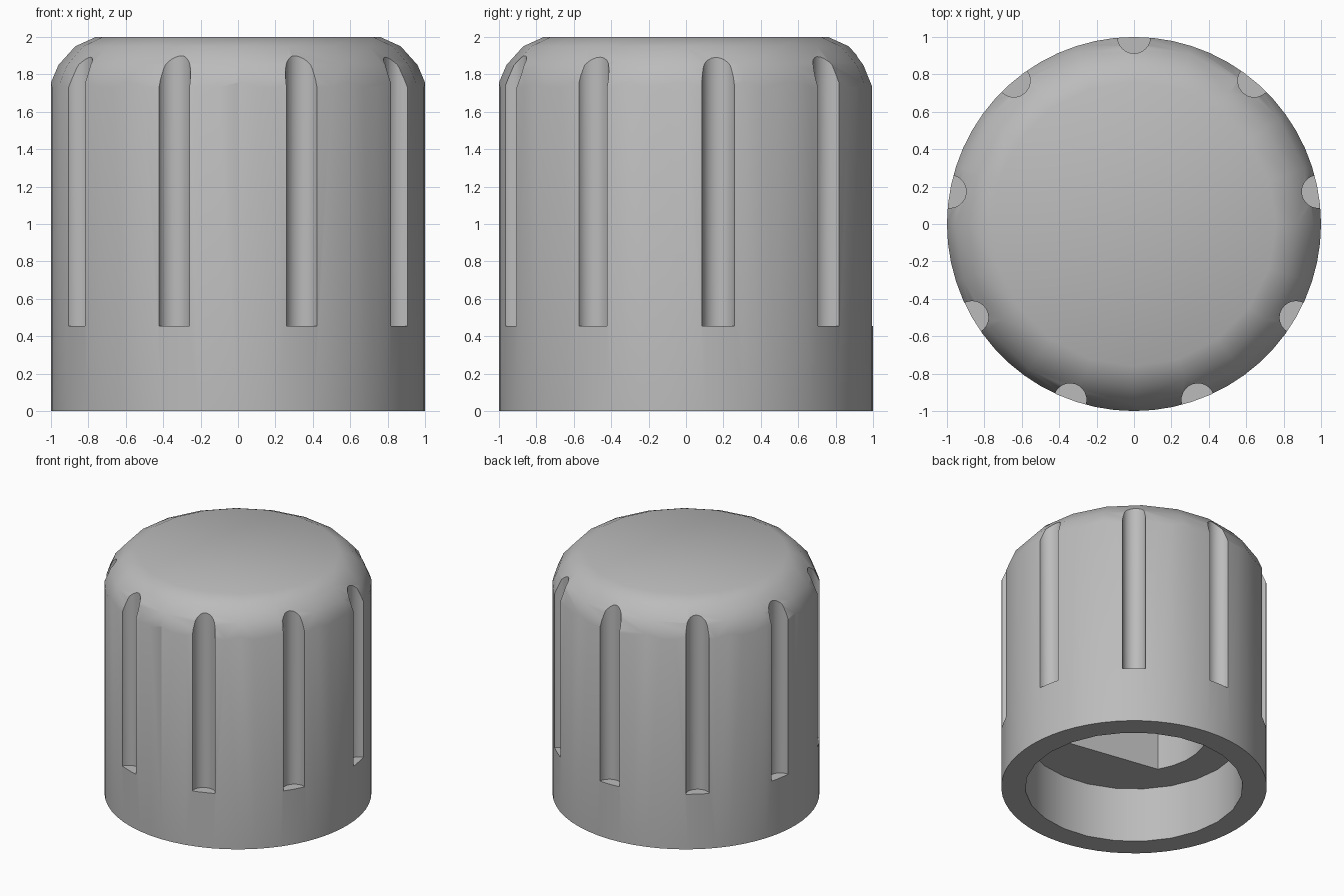
import bpy
import bmesh
from math import radians, sin, cos, tau

if "Cube" in bpy.data.objects:
    bpy.data.objects.remove(bpy.data.objects["Cube"])

grey = bpy.data.materials.new("plain grey")
grey.use_nodes = True
grey.diffuse_color = (0.5, 0.5, 0.5, 1)
grey.node_tree.nodes["Principled BSDF"].inputs["Base Color"].default_value = (0.5, 0.5, 0.5, 1)


def ring(radius, sides, x=0.0, y=0.0, phase=0.0):
    return [(x + radius * cos(phase + tau * i / sides),
             y + radius * sin(phase + tau * i / sides)) for i in range(sides)]


def loft(name, levels):
    """Closed solid through stacked outlines given as (height, outline)."""
    bm = bmesh.new()
    rows = [[bm.verts.new((x, y, z)) for x, y in outline] for z, outline in levels]
    for low, high in zip(rows, rows[1:]):
        for i in range(len(low)):
            j = (i + 1) % len(low)
            bm.faces.new((low[i], low[j], high[j], high[i]))
    bm.faces.new(rows[0][::-1])
    bm.faces.new(rows[-1])
    mesh = bpy.data.meshes.new(name)
    bm.to_mesh(mesh)
    bm.free()
    mesh.materials.append(grey)
    obj = bpy.data.objects.new(name, mesh)
    bpy.context.collection.objects.link(obj)
    return obj


def combine(target, tool, operation):
    tool.hide_render = True
    bpy.context.view_layer.objects.active = target
    mod = target.modifiers.new("cut", "BOOLEAN")
    mod.operation = operation
    mod.solver = "EXACT"
    mod.object = tool
    bpy.ops.object.modifier_apply(modifier=mod.name)
    bpy.data.objects.remove(tool)


# Cylindrical body
knob = loft("knob_body", [(0, ring(1, 60)), (2.1, ring(1, 60))])

# Coarser rounded crown trims the top edge
crown_profile = [(1.2, -0.1), (1.2, 1.29), (0.96, 1.85), (0.87, 1.95), (0.76, 2.0)]
crown = loft("crown_trim", [(z, ring(r, 20, phase=radians(-90))) for r, z in crown_profile])
combine(knob, crown, "INTERSECT")

# Nine finger grooves, open at the top
for k in range(9):
    a = radians(90 + 40 * k)
    outline = ring(0.088, 24, cos(a), sin(a), a)
    combine(knob, loft("groove_cutter", [(0.455, outline), (2.3, outline)]), "DIFFERENCE")

# Round recess in the underside
outline = ring(0.82, 24)
combine(knob, loft("recess_cutter", [(-0.2, outline), (0.455, outline)]), "DIFFERENCE")

# Shaft socket with one flat side
start, sweep, steps = radians(-50), radians(261), 20
outline = [(0.55 * cos(start + sweep * i / steps), 0.55 * sin(start + sweep * i / steps))
           for i in range(steps + 1)]
combine(knob, loft("socket_cutter", [(0.3, outline), (1.7, outline)]), "DIFFERENCE")

# Smooth walls, crisp groove and rim edges
bpy.ops.object.select_all(action="DESELECT")
knob.select_set(True)
bpy.context.view_layer.objects.active = knob
bpy.ops.object.shade_smooth_by_angle(angle=radians(30))
